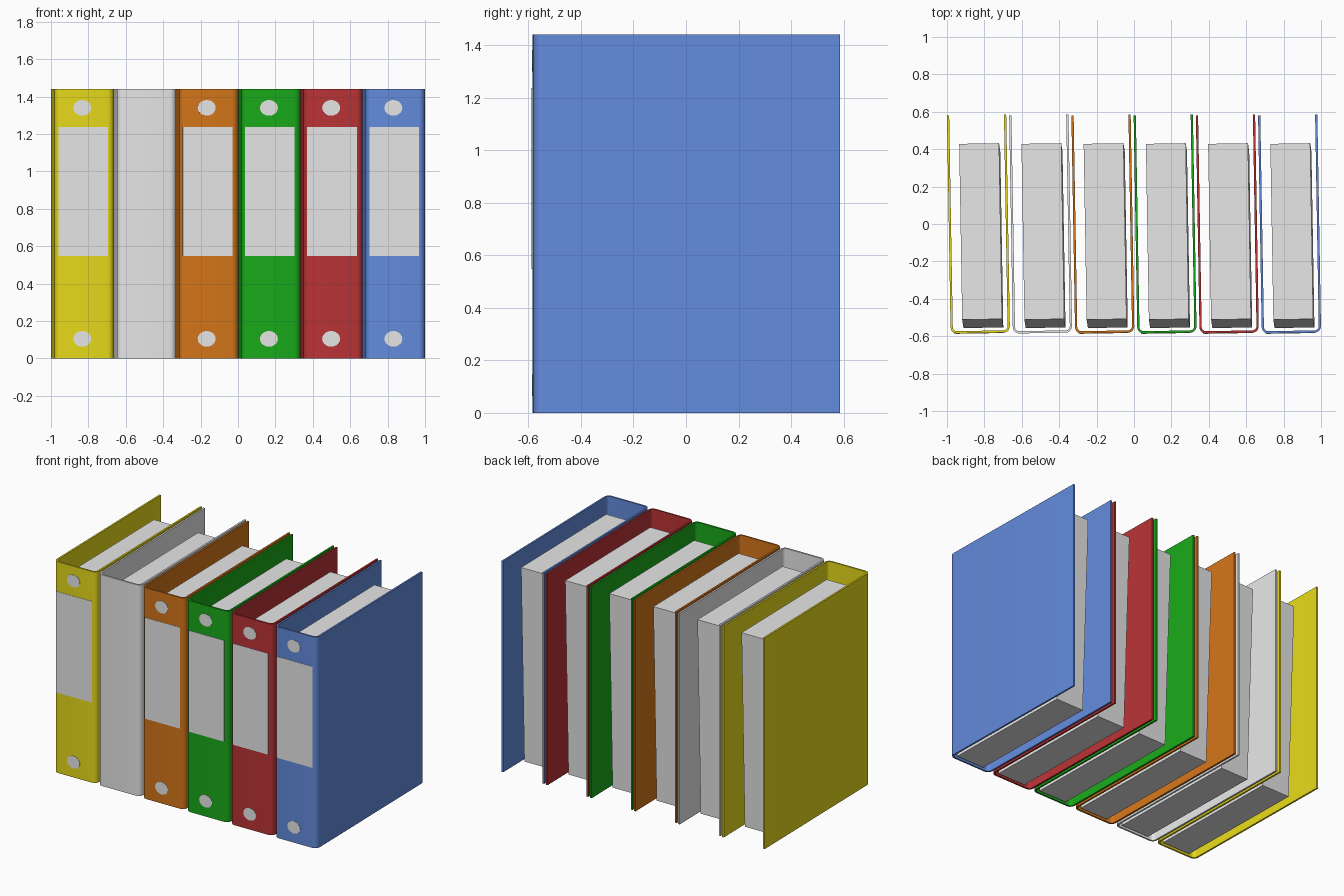
import bpy, bmesh, math
from mathutils import Matrix

if "Cube" in bpy.data.objects:
    bpy.data.objects.remove(bpy.data.objects["Cube"])

H = 1.44            # cover height
W, D = 0.317, 1.166  # spine width, cover depth
T = 0.012           # board thickness
LEAN = 0.017        # each binder is turned slightly on the shelf
PITCH = 0.3327


def material(name, rgb):
    m = bpy.data.materials.new(name)
    m.diffuse_color = (*rgb, 1)
    m.use_nodes = True
    m.node_tree.nodes["Principled BSDF"].inputs["Base Color"].default_value = m.diffuse_color
    return m


white = material("white", (0.8, 0.8, 0.8))
covers = [
    ("yellow", material("yellow", (0.80, 0.70, 0.010))),
    ("white", white),
    ("orange", material("orange", (0.66, 0.18, 0.010))),
    ("green", material("green", (0.010, 0.40, 0.010))),
    ("red", material("red", (0.49, 0.033, 0.036))),
    ("blue", material("blue", (0.125, 0.26, 0.72))),
]


def add_object(name, bm, mat, place, smooth=False):
    bmesh.ops.recalc_face_normals(bm, faces=bm.faces)
    me = bpy.data.meshes.new(name)
    bm.to_mesh(me)
    bm.free()
    me.materials.append(mat)
    ob = bpy.data.objects.new(name, me)
    ob.matrix_world = place
    bpy.context.collection.objects.link(ob)
    if smooth:
        bpy.ops.object.select_all(action='DESELECT')
        ob.select_set(True)
        bpy.context.view_layer.objects.active = ob
        bpy.ops.object.shade_smooth_by_angle(angle=math.radians(40))
    return ob


def extrude(points, vec):
    """Closed outline (3D points) pushed along vec into a solid."""
    bm = bmesh.new()
    face = bm.faces.new([bm.verts.new(p) for p in points])
    new = bmesh.ops.extrude_face_region(bm, geom=[face], use_keep_orig=True)
    verts = [e for e in new["geom"] if isinstance(e, bmesh.types.BMVert)]
    bmesh.ops.translate(bm, verts=verts, vec=vec)
    return bm


def u_half(inset, radius, steps=5):
    """Right half of the U outline, from the spine corner to the open back."""
    x, y = W / 2 - inset, -D / 2 + inset
    pts = []
    for k in range(steps + 1):
        a = -math.pi / 2 + math.pi / 2 * k / steps
        pts.append((x - radius + radius * math.cos(a),
                    y + radius + radius * math.sin(a), 0))
    return pts + [(x, D / 2, 0)]


def u_profile():
    outer, inner = u_half(0, 0.034), u_half(T, 0.022)
    right = [(x, y, z) for x, y, z in outer]
    left = [(-x, y, z) for x, y, z in reversed(outer)]
    in_right = [(x, y, z) for x, y, z in reversed(inner)]
    in_left = [(-x, y, z) for x, y, z in inner]
    return left + right + in_right + in_left


def paper_block():
    """Stack of sheets, its foot slid towards the spine."""
    bm = bmesh.new()
    bmesh.ops.create_cube(bm, size=1)
    for v in bm.verts:
        low = v.co.z < 0
        v.co.x = v.co.x * 0.213 + 0.011 + (0.006 if low else 0)
        v.co.y = v.co.y * 0.94 - 0.04 - (0.045 if low else 0)
        v.co.z = 0.003 if low else 1.345
    return bm


for i, (name, mat) in enumerate(covers):
    place = Matrix.Translation(((i - 2.5) * PITCH, 0, 0)) @ Matrix.Rotation(LEAN, 4, 'Z')
    add_object(name + "_cover", extrude(u_profile(), (0, 0, H)), mat, place, True)
    add_object(name + "_paper", paper_block(), white, place)
    if mat is white:
        continue
    # spine label and the two finger-hole discs, as thin plates
    front = -D / 2 - 0.002
    x0, x1 = -0.139, 0.127
    label = [(x0, front, 0.547), (x1, front, 0.547), (x1, front, 1.237), (x0, front, 1.237)]
    add_object(name + "_label", extrude(label, (0, 0.004, 0)), white, place)
    for tag, z in (("lower", 0.105), ("upper", 1.34)):
        disc = [(-0.011 + 0.048 * math.cos(a), front, z + 0.042 * math.sin(a))
                for a in (2 * math.pi * k / 20 for k in range(20))]
        add_object(f"{name}_{tag}_disc", extrude(disc, (0, 0.004, 0)), white, place)
